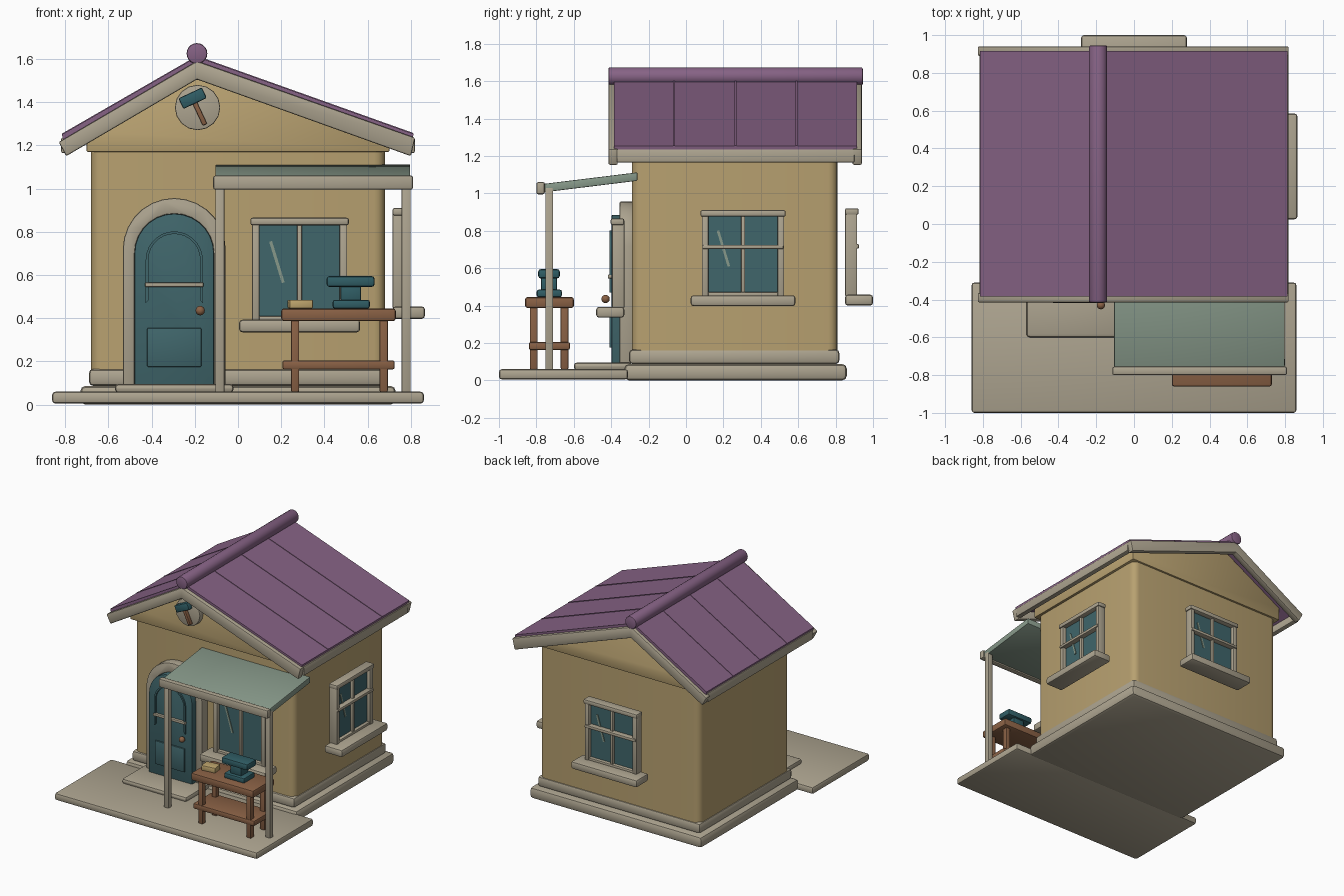
import bpy, bmesh, math
from mathutils import Matrix, Vector

cube = bpy.data.objects.get("Cube")
if cube:
    bpy.data.objects.remove(cube, do_unlink=True)


def material(name, srgb):
    rgba = [((c + 0.055) / 1.055) ** 2.4 for c in srgb] + [1]
    m = bpy.data.materials.new(name)
    m.use_nodes = True
    m.diffuse_color = rgba
    m.node_tree.nodes["Principled BSDF"].inputs["Base Color"].default_value = rgba
    return m


PLASTER = material("ochre_plaster", (.72, .63, .44))
TRIM = material("pale_stone_trim", (.68, .645, .565))
ROOF = material("plum_roof", (.525, .385, .52))
TEAL = material("door_teal", (.25, .40, .42))
IRON = material("dark_teal_iron", (.19, .37, .40))
AWNING = material("sage_awning", (.53, .60, .54))
WOOD = material("brown_wood", (.54, .38, .27))
BOOK = material("straw_paper", (.75, .65, .43))


def finish(name, bm, mat, bevel=0, matrix=None, segments=2, edges=None):
    bmesh.ops.recalc_face_normals(bm, faces=bm.faces)
    if bevel:
        if edges is None:
            edges = [e for e in bm.edges if e.calc_face_angle(0) > 0.6]
        bmesh.ops.bevel(bm, geom=edges, offset=bevel, segments=segments,
                        profile=0.5, affect='EDGES', clamp_overlap=True)
    mesh = bpy.data.meshes.new(name)
    bm.to_mesh(mesh)
    bm.free()
    mesh.materials.append(mat)
    ob = bpy.data.objects.new(name, mesh)
    bpy.context.collection.objects.link(ob)
    if matrix is not None:
        ob.matrix_world = matrix
    bpy.ops.object.select_all(action='DESELECT')
    ob.select_set(True)
    bpy.context.view_layer.objects.active = ob
    bpy.ops.object.shade_smooth_by_angle(angle=math.radians(35))
    return ob


def box(name, x, y, z, mat, bevel=0.006, matrix=None):
    bm = bmesh.new()
    bmesh.ops.create_cube(bm, size=1)
    for v in bm.verts:
        v.co = [(a + b) / 2 + c * (b - a) for (a, b), c in zip((x, y, z), v.co)]
    return finish(name, bm, mat, bevel, matrix)


def prism(name, pts, lo, hi, mat, axis='y', bevel=0.0):
    """Extrude a flat profile (x,z along y, or y,z along x)."""
    bm = bmesh.new()
    verts = [bm.verts.new((p, lo, q) if axis == 'y' else (lo, p, q)) for p, q in pts]
    face = bm.faces.new(verts)
    new = bmesh.ops.extrude_face_region(bm, geom=[face])["geom"]
    shift = Vector((0, hi - lo, 0) if axis == 'y' else (hi - lo, 0, 0))
    bmesh.ops.translate(bm, vec=shift, verts=[g for g in new if isinstance(g, bmesh.types.BMVert)])
    return finish(name, bm, mat, bevel)


def rod(name, centre, radius, length, mat, sides, bevel=0.0):
    """Cylinder lying along y."""
    bm = bmesh.new()
    bmesh.ops.create_cone(bm, cap_ends=True, segments=sides, radius1=radius, radius2=radius,
                          depth=length, matrix=Matrix.Rotation(math.pi / 2, 4, 'X'))
    return finish(name, bm, mat, bevel, Matrix.Translation(centre))


def arch(cx, half, bottom, spring, steps=14):
    top = [(cx - half * math.cos(math.pi * i / steps),
            spring + half * math.sin(math.pi * i / steps)) for i in range(steps + 1)]
    return [(cx - half, bottom)] + top + [(cx + half, bottom)]


# Ground slabs and plinth
box("patio", (-.86, .86), (-1, -.31), (.005, .06), TRIM, .015)
box("foundation", (-.73, .73), (-.33, .86), (0, .087), TRIM, .025)
box("plinth", (-.69, .69), (-.305, .82), (.087, .165), TRIM, .02)
box("door_step", (-.57, -.02), (-.6, -.29), (.055, .096), TRIM, .018)

# Walls with rounded corners, and gable
bm = bmesh.new()
bmesh.ops.create_cube(bm, size=1, matrix=Matrix.Translation((0, .26, .66))
                      @ Matrix.Diagonal((1.36, 1.1, 1.06, 1)))
upright = [e for e in bm.edges if abs(e.verts[0].co.z - e.verts[1].co.z) > .5]
finish("walls", bm, PLASTER, .05, segments=4, edges=upright)
RX = -.19
prism("gable", [(-.7, 1.17), (.7, 1.17), (.7, 1.25), (RX, 1.555), (-.7, 1.27)],
      -.305, .825, PLASTER, bevel=.005)

# Roof


def roof_profile(top, thick):
    return [(-.815, top - .36), (RX, top), (.812, top - .357),
            (.805, top - .357 - thick), (RX, top - thick), (-.805, top - .36 - thick)]


prism("roof_panels", roof_profile(1.61, .045), -.385, .915, ROOF)
for i, y in enumerate((-.065, .265, .59)):
    prism(f"roof_seam_{i}", roof_profile(1.614, .02), y - .005, y + .005, ROOF)
rod("ridge_roll", (RX, .265, 1.625), .048, 1.36, ROOF, 20, .008)
barge = [(RX, 1.59), (.82, 1.235), (.8, 1.15), (RX, 1.505), (-.795, 1.15), (-.83, 1.215)]
for side, y in (("front", -.415), ("back", .89)):
    prism(f"{side}_bargeboard", barge, y, y + .05, TRIM, bevel=.008)
for side, x in (("right", -.818), ("left", .778)):
    box(f"{side}_eave_board", (x, x + .04), (-.37, .9), (1.165, 1.235), TRIM)

# Arched door
DX = -.295
ring = arch(DX, .238, .09, .718) + arch(DX, .183, .09, .70)[::-1]
prism("door_surround", ring, -.355, -.28, TRIM, bevel=.008)
prism("door", arch(DX, .184, .09, .70), -.398, -.28, TEAL, bevel=.006)
outer, inner = arch(DX, .132, .47, .67), arch(DX, .12, .482, .67)
prism("door_upper_moulding", outer + inner[::-1], -.41, -.395, TEAL)
prism("door_lower_panel", [(-.42, .175), (-.17, .175), (-.17, .355), (-.42, .355)],
      -.41, -.395, TEAL, bevel=.005)
box("door_bar", (-.43, -.16), (-.418, -.395), (.545, .565), TRIM, .004)
bm = bmesh.new()
bmesh.ops.create_uvsphere(bm, u_segments=14, v_segments=8, radius=.022)
finish("door_knob", bm, WOOD, matrix=Matrix.Translation((-.175, -.43, .435)))

# Windows, modelled facing -y from the sill up and turned into place


def window(side, pos, turn, height, transom):
    m = Matrix.Translation(pos) @ Matrix.Rotation(turn, 4, 'Z')

    def part(name, x, y, z, mat=TRIM, bevel=.006, tilt=None):
        box(f"{side}_window_{name}", x, y, z, mat, bevel, m @ tilt if tilt else m)

    part("sill", (-.28, .28), (-.15, 0), (0, .058), bevel=.015)
    for s, x in (("right", -.22), ("left", .185)):
        part(f"{s}_stile", (x, x + .035), (-.065, 0), (.05, height - .02))
    part("header", (-.228, .228), (-.073, 0), (height - .035, height), bevel=.01)
    part("lower_rail", (-.2, .2), (-.06, 0), (.05, .075))
    part("glass", (-.2, .2), (-.035, -.015), (.06, height - .02), TEAL, 0)
    part("mullion", (-.011, .011), (-.055, -.02), (.06, height - .02))
    if transom:
        part("transom", (-.215, .215), (-.075, -.02), (.305, .328))
    tilt = Matrix.Translation((-.105, 0, height - .205)) @ Matrix.Rotation(math.radians(-17), 4, 'Y')
    part("glint", (-.007, .007), (-.04, -.034), (-.1, .1), AWNING, 0, tilt)


window("front", (.285, -.33, .335), 0, .53, False)
window("side", (.715, .305, .397), math.pi / 2, .513, True)
window("back", (0, .85, .4), math.pi, .52, True)

# Porch awning
prism("awning", [(-.765, 1.005), (-.765, 1.05), (-.26, 1.112), (-.26, 1.067)],
      -.105, .797, AWNING, 'x', .005)
box("awning_beam", (-.115, .81), (-.8, -.755), (.995, 1.06), TRIM, .01)
for side, x in (("right", -.105), ("left", .757)):
    box(f"{side}_porch_post", (x, x + .042), (-.752, -.71), (.055, 1.03), TRIM)

# Workbench with anvil and book
box("bench_top", (.2, .73), (-.86, -.6), (.387, .445), WOOD, .012)
box("bench_shelf", (.205, .725), (-.84, -.62), (.163, .205), WOOD, .01)
for x in (.245, .655):
    for y in (-.835, -.67):
        box("bench_leg", (x, x + .038), (y, y + .042), (.06, .4), WOOD)
box("anvil_foot", (.438, .61), (-.798, -.664), (.445, .485), IRON, .01)
box("anvil_waist", (.475, .57), (-.775, -.69), (.48, .555), IRON, .008)
box("anvil_face", (.41, .632), (-.79, -.675), (.545, .595), IRON, .013)
box("book", (-.055, .055), (-.04, .04), (.445, .485), BOOK, .006,
    Matrix.Translation((.288, -.74, 0)) @ Matrix.Rotation(.12, 4, 'Z'))

# Gable sign with hammer
rod("sign_disc", (-.187, -.32, 1.375), .105, .05, TRIM, 16, .006)
lean = Matrix.Translation((-.21, 0, 1.418)) @ Matrix.Rotation(math.radians(-25), 4, 'Y')
box("hammer_head", (-.06, .06), (-.385, -.34), (-.027, .027), IRON, .008, lean)
box("hammer_handle", (-.011, .011), (-.373, -.342), (-.135, 0), WOOD, .004, lean)
